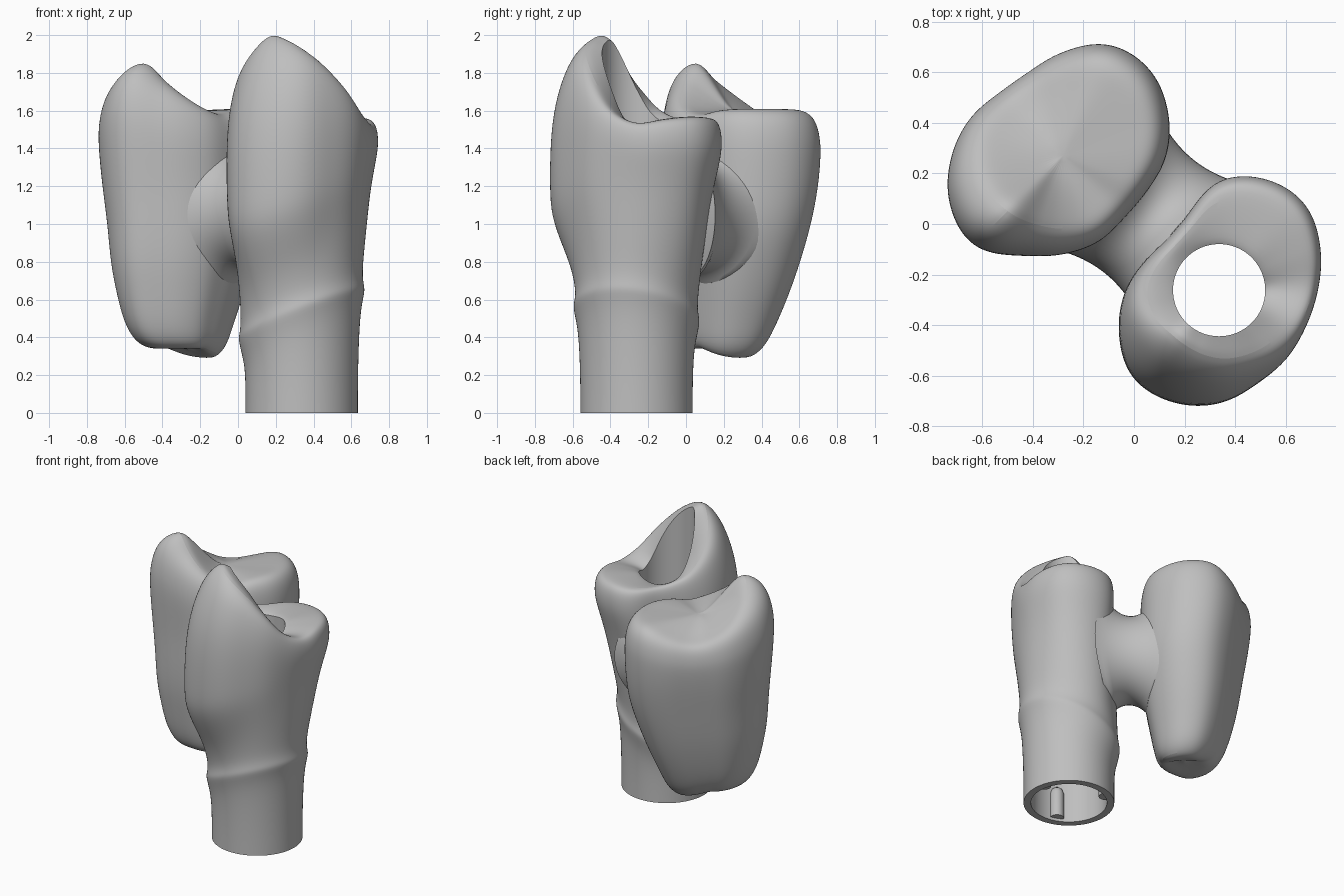
import bpy, bmesh, math
from mathutils import Vector

STEPS = 48

cube = bpy.data.objects.get("Cube")
if cube:
    bpy.data.objects.remove(cube, do_unlink=True)

grey = bpy.data.materials.new("neutral_grey")
grey.use_nodes = True
grey.diffuse_color = (0.52, 0.52, 0.52, 1)
shader = next(n for n in grey.node_tree.nodes if n.type == "BSDF_PRINCIPLED")
shader.inputs["Base Color"].default_value = grey.diffuse_color


def around(keys, i):
    """Smooth periodic interpolation of evenly spaced angular keys."""
    n = len(keys)
    f = i / STEPS * n
    k = int(f)
    t = f - k
    a, b, c, d = (keys[(k + j) % n] for j in (-1, 0, 1, 2))
    return b + t * (c - a + t * (2 * a - 5 * b + 4 * c - d + t * (3 * (b - c) + d - a))) / 2


def mix(a, b, t):
    return a + (b - a) * t


def loft(name, rings, closed=False, sharp=(), subdiv=2):
    """Skin a list of rings; cap the ends unless the skin closes on itself."""
    bm = bmesh.new()
    loops = [[bm.verts.new(p) for p in ring] for ring in rings]
    n = len(loops[0])
    pairs = list(zip(loops, loops[1:]))
    if closed:
        pairs.append((loops[-1], loops[0]))
    for a, b in pairs:
        for i in range(n):
            j = (i + 1) % n
            bm.faces.new((a[i], a[j], b[j], b[i]))
    if not closed:
        for loop in (loops[0], loops[-1]):
            middle = bm.verts.new(sum((v.co for v in loop), Vector()) / n)
            for i in range(n):
                bm.faces.new((loop[i], loop[(i + 1) % n], middle))
    bmesh.ops.recalc_face_normals(bm, faces=bm.faces)
    crease = bm.edges.layers.float.new("crease_edge")
    for k in sharp:
        for i in range(n):
            bm.edges.get((loops[k][i], loops[k][(i + 1) % n]))[crease] = 1
    mesh = bpy.data.meshes.new(name)
    bm.to_mesh(mesh)
    bm.free()
    ob = bpy.data.objects.new(name, mesh)
    bpy.context.collection.objects.link(ob)
    mesh.materials.append(grey)
    if subdiv:
        mod = ob.modifiers.new("smooth_surface", "SUBSURF")
        mod.levels = mod.render_levels = subdiv
    bpy.ops.object.select_all(action="DESELECT")
    ob.select_set(True)
    bpy.context.view_layer.objects.active = ob
    bpy.ops.object.shade_smooth_by_angle(angle=math.radians(40))


def polar(centre, r, i, z):
    a = math.tau * i / STEPS
    return (centre[0] + r * math.cos(a), centre[1] + r * math.sin(a), z)


def ring(centre, radius, height):
    """Ring whose radius and height are functions of the angular step."""
    return [polar(centre, radius(i), i, height(i)) for i in range(STEPS)]


def flat(centre, r, z):
    return ring(centre, lambda i: r, lambda i: z)


# Side profiles as (height share, swell to widest, roll-in to ridge)
LOW = [(0, 0, 0), (.2, .2, 0), (.4, .4, 0), (.55, .56, 0), (.68, .76, 0),
       (.8, .97, 0), (.88, 1, 0), (.94, 1, .12), (.98, 1, .4), (1, 1, 1)]
HIGH = [(0, 0, 0), (.1, .2, 0), (.2, .6, 0), (.3, .95, 0), (.4, 1, 0),
        (.6, 1, .03), (.75, 1, .17), (.87, 1, .42), (.95, 1, .68), (1, 1, 1)]

# Hollow crown on its round post, with a screw channel
C = (.337, -.262)
WIDE = [.393, .437, .485, .48, .435, .325, .29, .315,
        .375, .437, .49, .485, .455, .405, .385, .375]
PEAK = [1.54, 1.56, 1.575, 1.57, 1.56, 1.56, 1.58, 1.63,
        1.75, 1.9, 2.005, 1.99, 1.94, 1.86, 1.74, 1.6]
BORE, SOCKET, POST, NECK = .183, .25, .298, .32
SEAT = .6


def margin(i):
    return .525 + .135 * math.cos(math.tau * i / STEPS + .3)


def crown_ring(low, high):
    pts = []
    for i in range(STEPS):
        wide, peak = around(WIDE, i), around(PEAK, i)
        h = min(1, max(0, (peak - 1.55) / .45))
        u, swell, roll = (mix(a, b, h) for a, b in zip(low, high))
        ridge = mix(max(.87 * wide, .24), .25, h)
        r = mix(NECK, wide, swell) - roll * (wide - ridge)
        pts.append(polar(C, r, i, mix(margin(i) + .08, peak, u)))
    return pts


crown = [flat(C, SOCKET, SEAT), flat(C, SOCKET, 0), flat(C, POST, 0), flat(C, POST, .2),
         ring(C, lambda i: .308, lambda i: margin(i) - .12),
         ring(C, lambda i: .335, lambda i: margin(i) - .015),
         ring(C, lambda i: .332, lambda i: margin(i) + .015)]
crown += [crown_ring(a, b) for a, b in zip(LOW, HIGH)]
crown += [ring(C, lambda i: BORE + .025, lambda i: around(PEAK, i) - .02),
          ring(C, lambda i: BORE, lambda i: around(PEAK, i) - .035),
          flat(C, BORE, 1.2), flat(C, BORE, SEAT)]
last = len(crown) - 1
loft("hollow_crown", crown, closed=True, sharp=(0, 1, 2, last - 2, last))

# Round-topped locating keys inside the post socket
for k in range(3):
    a = math.tau * k / 3 + .15
    spot = (C[0] + .245 * math.cos(a), C[1] + .245 * math.sin(a))
    loft("socket_key_%d" % (k + 1),
         [flat(spot, r, z) for r, z in ((.045, .02), (.045, .2), (.035, .23), (.015, .245))],
         subdiv=0)

# Solid hanging crown
D = (-.28, .27)
WIDE_B = [.41, .452, .487, .48, .415, .362, .358, .4,
          .447, .494, .508, .432, .393, .37, .346, .362]
PEAK_B = [1.61, 1.61, 1.61, 1.6, 1.55, 1.52, 1.53, 1.59,
          1.68, 1.78, 1.87, 1.77, 1.68, 1.61, 1.58, 1.6]
# Lower body as (height, scale, x shift, y shift)
BODY = [(.345, .12, .02, -.08), (.34, .28, .01, -.09), (.34, .41, 0, -.095), (.375, .55, -.01, -.09),
        (.48, .66, -.02, -.08), (.64, .765, -.01, -.06), (.8, .855, 0, -.045),
        (1.0, .93, .02, -.02), (1.2, .97, .01, 0)]
# Upper body as (share of peak height, roll-in to ridge)
SHOULDER = [(.45, 0), (.65, .06), (.82, .22), (.94, .52), (1, 1)]


def ridge_b(i):
    return around(WIDE_B, i) * mix(.8, .6, max(0, (around(PEAK_B, i) - 1.6) / .27))


pontic = []
for z, s, dx, dy in BODY:
    dip = .08 * max(0, 1 - z) * math.sin(math.pi * min(1, s * 1.6))
    pontic.append(ring((D[0] + dx, D[1] + dy), lambda i: s * around(WIDE_B, i),
                       lambda i: z - dip * max(0, math.cos(math.tau * (i / STEPS - .125)))))
for u, roll in SHOULDER:
    pontic.append(ring(D, lambda i: mix(around(WIDE_B, i), ridge_b(i), roll),
                       lambda i: mix(1.2, around(PEAK_B, i), u)))
for s, drop in ((.8, .2), (.5, .6), (.2, .95)):
    pontic.append(ring(D, lambda i: s * ridge_b(i),
                       lambda i: mix(around(PEAK_B, i), 1.6, drop)))
loft("solid_crown", pontic)

# Waisted bridge joining the crowns; its sides reach further than its top and bottom
axis = Vector((.78, -.62, 0)).normalized()
side = Vector((-axis.y, axis.x, 0))
mid = Vector((.06, .03, 1.05))
bridge = []
for k in range(-14, 13):
    s = .02 * k
    flare = min(1, (s / .18) ** 2)
    wide, tall = .285 + .022 * (s / .14) ** 2, .295 + .07 * flare
    points = []
    for i in range(STEPS):
        c, h = math.cos(math.tau * i / STEPS), math.sin(math.tau * i / STEPS)
        points.append(mid + axis * s * (.62 + .38 * c * c) + side * wide * c + Vector((0, 0, tall * h)))
    bridge.append(points)
loft("bridge", bridge, subdiv=0)
